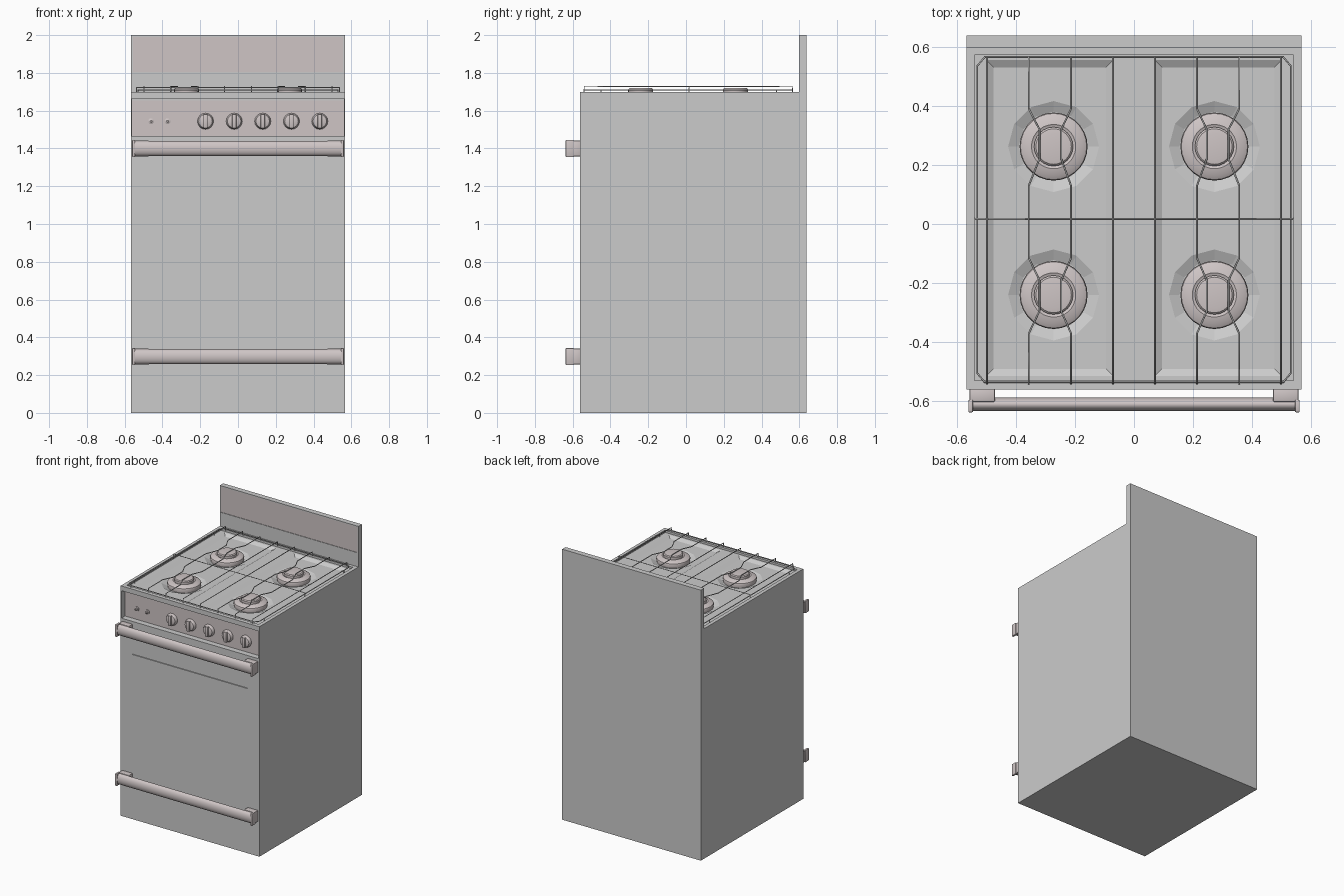
import bpy, bmesh, math
from mathutils import Matrix, Vector

if "Cube" in bpy.data.objects:
    bpy.data.objects.remove(bpy.data.objects["Cube"])

steel = bpy.data.materials.new("brushed_steel")
steel.diffuse_color = (0.62, 0.56, 0.56, 1)
steel.use_nodes = True
steel.node_tree.nodes["Principled BSDF"].inputs["Base Color"].default_value = steel.diffuse_color


def finish(name, bm, mat=None, smooth=False):
    bmesh.ops.recalc_face_normals(bm, faces=bm.faces[:])
    me = bpy.data.meshes.new(name)
    bm.to_mesh(me)
    bm.free()
    ob = bpy.data.objects.new(name, me)
    bpy.context.collection.objects.link(ob)
    if mat:
        me.materials.append(mat)
    if smooth:
        activate(ob)
        bpy.ops.object.shade_smooth_by_angle(angle=math.radians(35))
    return ob


def activate(ob):
    bpy.ops.object.select_all(action='DESELECT')
    ob.select_set(True)
    bpy.context.view_layer.objects.active = ob


def box(name, x, y, z, mat=None, bevel=0, taper=0):
    """Box from (min, max) ranges; taper pulls the bottom edges inwards."""
    bm = bmesh.new()
    bmesh.ops.create_cube(bm, size=1)
    for v in bm.verts:
        t = taper if v.co.z < 0 else 0
        px, py, pz = v.co
        v.co = (x[px > 0] - math.copysign(t, px), y[py > 0] - math.copysign(t, py), z[pz > 0])
    if bevel:
        bmesh.ops.bevel(bm, geom=bm.edges[:], offset=bevel, segments=2, affect='EDGES', profile=0.5)
    return finish(name, bm, mat, bevel > 0)


def lathe(name, profile, sides, matrix, mat=None, smooth=True):
    """Spin an (r, z) profile about local z, then place it."""
    bm = bmesh.new()
    rings = []
    for r, h in profile:
        rings.append([bm.verts.new((r * math.cos(a), r * math.sin(a), h))
                      for a in (2 * math.pi * i / sides for i in range(sides))])
    for a, b in zip(rings, rings[1:]):
        for i in range(sides):
            j = (i + 1) % sides
            bm.faces.new((a[i], a[j], b[j], b[i]))
    bm.faces.new(rings[0])
    bm.faces.new(rings[-1])
    bm.transform(matrix)
    return finish(name, bm, mat, smooth)


def cut(ob, cutter):
    m = ob.modifiers.new("cut", 'BOOLEAN')
    m.operation, m.solver, m.object = 'DIFFERENCE', 'EXACT', cutter
    activate(ob)
    bpy.ops.object.modifier_apply(modifier=m.name)
    bpy.data.objects.remove(cutter)


def wire(name, points, cyclic=False, r=0.0032):
    cu = bpy.data.curves.new(name, 'CURVE')
    cu.dimensions = '3D'
    cu.bevel_depth, cu.bevel_resolution, cu.use_fill_caps = r, 1, True
    sp = cu.splines.new('POLY')
    sp.points.add(len(points) - 1)
    for p, co in zip(sp.points, points):
        p.co = (*co, 1)
    sp.use_cyclic_u = cyclic
    ob = bpy.data.objects.new(name, cu)
    bpy.context.collection.objects.link(ob)
    activate(ob)
    bpy.ops.object.convert(target='MESH')


T = Matrix.Translation
burners = [(sx * 0.272, y) for y in (0.262, -0.24) for sx in (-1, 1)]

# Cabinet: side profile with the backsplash, extruded across the width
bm = bmesh.new()
prof = [(-0.56, 0), (-0.56, 1.70), (0.597, 1.70), (0.597, 2.0), (0.637, 2.0), (0.637, 0)]
face = bm.faces.new([bm.verts.new((-0.567, y, z)) for y, z in prof])
ext = bmesh.ops.extrude_face_region(bm, geom=[face])
bmesh.ops.translate(bm, vec=(1.134, 0, 0), verts=[g for g in ext['geom'] if isinstance(g, bmesh.types.BMVert)])
body = finish("cabinet_body", bm)

# Recesses: control panel, cooktop tray, wells, burner bowls, door slot, backsplash
cut(body, box("c", (-0.561, 0.561), (-0.7, -0.518), (1.462, 1.665)))
cut(body, box("c", (-0.54, 0.54), (-0.53, 0.572), (1.685, 1.8)))
for sx in (-1, 1):
    cut(body, box("c", sorted((sx * 0.07, sx * 0.5)), (-0.515, 0.555), (1.671, 1.6851), taper=0.025))
for x, y in burners:
    cut(body, lathe("c", [(0.118, 1.655), (0.155, 1.6715), (0.16, 1.69)], 12, T((x, y, 0)), smooth=False))
cut(body, box("c", (-0.47, 0.47), (-0.7, -0.553), (1.217, 1.223)))
cut(body, box("c", (-0.558, 0.558), (0.5, 0.601), (1.803, 1.992)))

# Steel facing plates
box("control_panel", (-0.56, 0.56), (-0.522, -0.515), (1.465, 1.655), steel)
box("backsplash_panel", (-0.557, 0.557), (0.599, 0.605), (1.804, 1.991), steel)

# Knobs with a grip ridge, and two small buttons
turn = Matrix.Rotation(math.pi / 2, 4, 'X')
for x in (-0.172, -0.02, 0.131, 0.283, 0.433):
    lathe("knob", [(0.043, 0), (0.043, 0.008), (0.036, 0.022), (0.032, 0.024)], 16,
          T((x, -0.521, 1.544)) @ turn, steel)
    box("knob_grip", (x - 0.011, x + 0.011), (-0.558, -0.53), (1.506, 1.582), steel, 0.004)
for x in (-0.46, -0.373):
    lathe("button", [(0.016, 0), (0.016, 0.006), (0.009, 0.009), (0.009, 0.016), (0.005, 0.019)], 12,
          T((x, -0.521, 1.544)) @ turn, steel)

# Oven and drawer handles: oval bar, end caps and mounting brackets
for label, z in (("oven", 1.40), ("drawer", 0.298)):
    lathe(label + "_handle_bar", [(1, -0.55), (1, 0.55)], 24,
          T((0, -0.61, z)) @ Matrix.Rotation(math.pi / 2, 4, 'Y') @ Matrix.Diagonal((0.039, 0.023, 1, 1)), steel)
    for sx in (-1, 1):
        box(label + "_handle_cap", sorted((sx * 0.545, sx * 0.56)), (-0.637, -0.595),
            (z - 0.045, z + 0.045), steel, 0.003)
        box(label + "_handle_bracket", sorted((sx * 0.47, sx * 0.556)), (-0.602, -0.555),
            (z - 0.042, z + 0.042), steel, 0.006)

# Burners: flared ring with a round cap
for x, y in burners:
    lathe("burner_ring", [(0.11, 1.65), (0.115, 1.678), (0.112, 1.686), (0.098, 1.694), (0.075, 1.699),
                          (0.068, 1.695)], 28, T((x, y, 0)), steel)
    lathe("burner_cap", [(0.066, 1.69), (0.066, 1.713), (0.06, 1.719), (0.045, 1.721)], 24, T((x, y, 0)), steel)

# Pan supports: perimeter frame, cross wire, straight and bent wires
TOP, LOW = 1.729, 1.71
corner = [(0.53, 0.535), (0.505, 0.565)]
pts = corner + [(-x, y) for x, y in corner[::-1]]
pts += [(x, y + 0.03) for x, y in [(-0.53, -0.535), (-0.505, -0.565), (0.505, -0.565), (0.53, -0.535)]]
wire("grate_frame", [(x, y, LOW) for x, y in pts], True)
wire("grate_cross_wire", [(-0.537, 0.017, 1.69), (-0.537, 0.017, TOP - 0.007),
                          (0.537, 0.017, TOP - 0.007), (0.537, 0.017, 1.69)])
bends = [(0.39, 0), (0.32, 1), (0.22, 1), (0.13, 0), (-0.115, 0), (-0.19, 1), (-0.295, 1), (-0.37, 0)]
for sx in (-1, 1):
    for x, shift in ((0.071, 0), (0.213, 0.033), (0.356, -0.036), (0.497, 0)):
        path = [(0.565, 1.69), (0.565, TOP)]
        mid = [(sx * (x + shift * k), y, TOP) for y, k in bends] if shift else []
        wire("grate_wire", [(sx * x, 0.565, LOW - 0.01), (sx * x, 0.562, TOP)] + mid +
             [(sx * x, -0.538, TOP), (sx * x, -0.54, LOW - 0.01)])
    for y in (0.48, -0.45):
        wire("grate_foot", [(sx * 0.53, y, LOW), (sx * 0.53, y, 1.683)])
